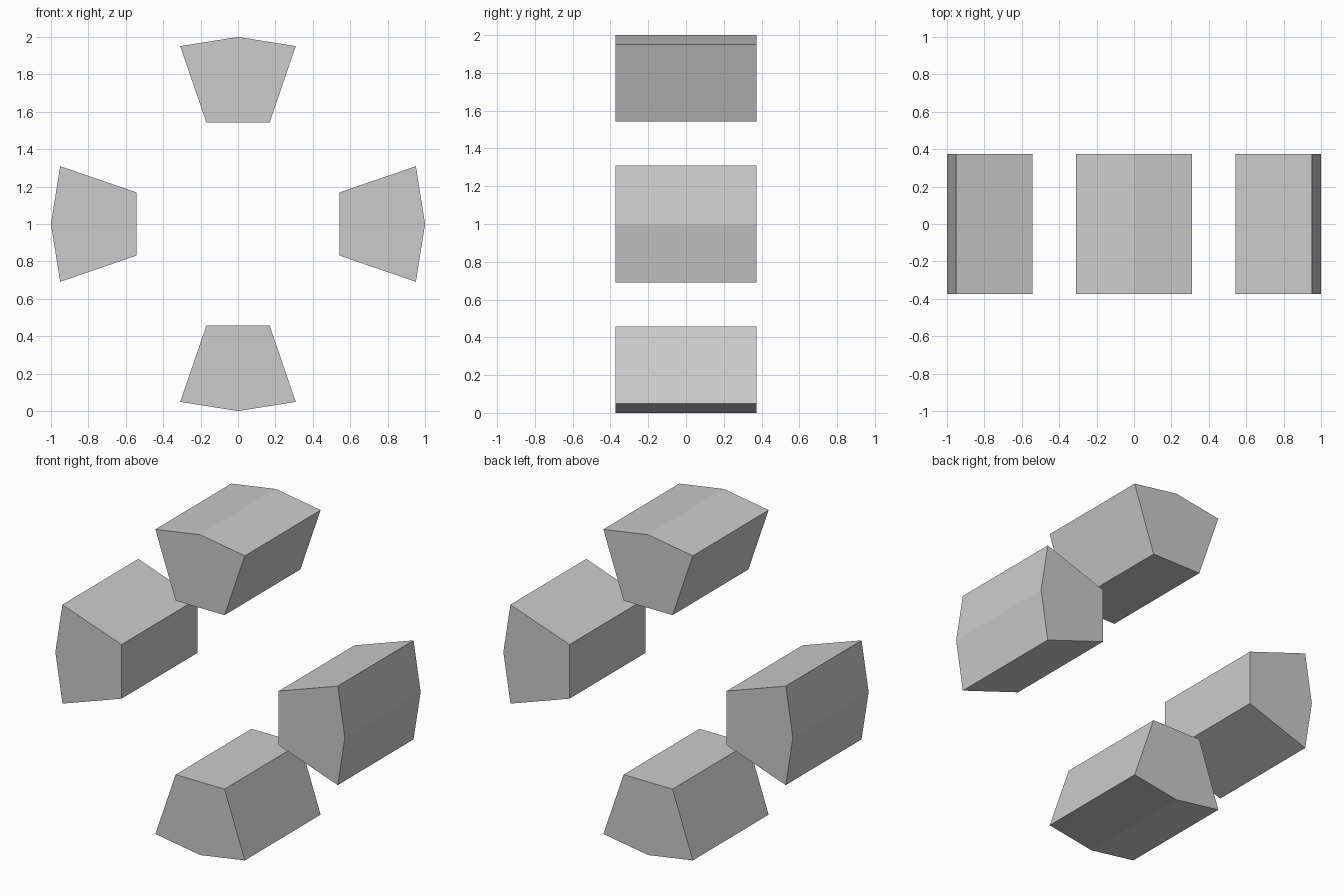
import bpy, bmesh, math

if "Cube" in bpy.data.objects:
    bpy.data.objects.remove(bpy.data.objects["Cube"])

HALF_DEPTH = 0.374
a = math.radians(18)
# Wedge cross-section (sideways, outward) measured from the ring centre
PROFILE = [(-0.169, 0.543), (0.169, 0.543), (math.sin(a), math.cos(a)),
           (0, 1), (-math.sin(a), math.cos(a))]


def ring_block(name, angle):
    """Extrude the wedge profile along y, turned around the ring centre."""
    c, s = math.cos(angle), math.sin(angle)
    bm = bmesh.new()
    verts = [bm.verts.new((x * c + z * s, -HALF_DEPTH, 1 - x * s + z * c))
             for x, z in PROFILE]
    face = bm.faces.new(verts)
    ext = bmesh.ops.extrude_face_region(bm, geom=[face], use_keep_orig=True)
    moved = [v for v in ext["geom"] if isinstance(v, bmesh.types.BMVert)]
    bmesh.ops.translate(bm, verts=moved, vec=(0, 2 * HALF_DEPTH, 0))
    bmesh.ops.recalc_face_normals(bm, faces=bm.faces)
    mesh = bpy.data.meshes.new(name)
    bm.to_mesh(mesh)
    bm.free()
    bpy.context.collection.objects.link(bpy.data.objects.new(name, mesh))


# Four blocks, a quarter turn apart
for i, side in enumerate(("top", "right", "bottom", "left")):
    ring_block(side + "_block", i * math.pi / 2)
